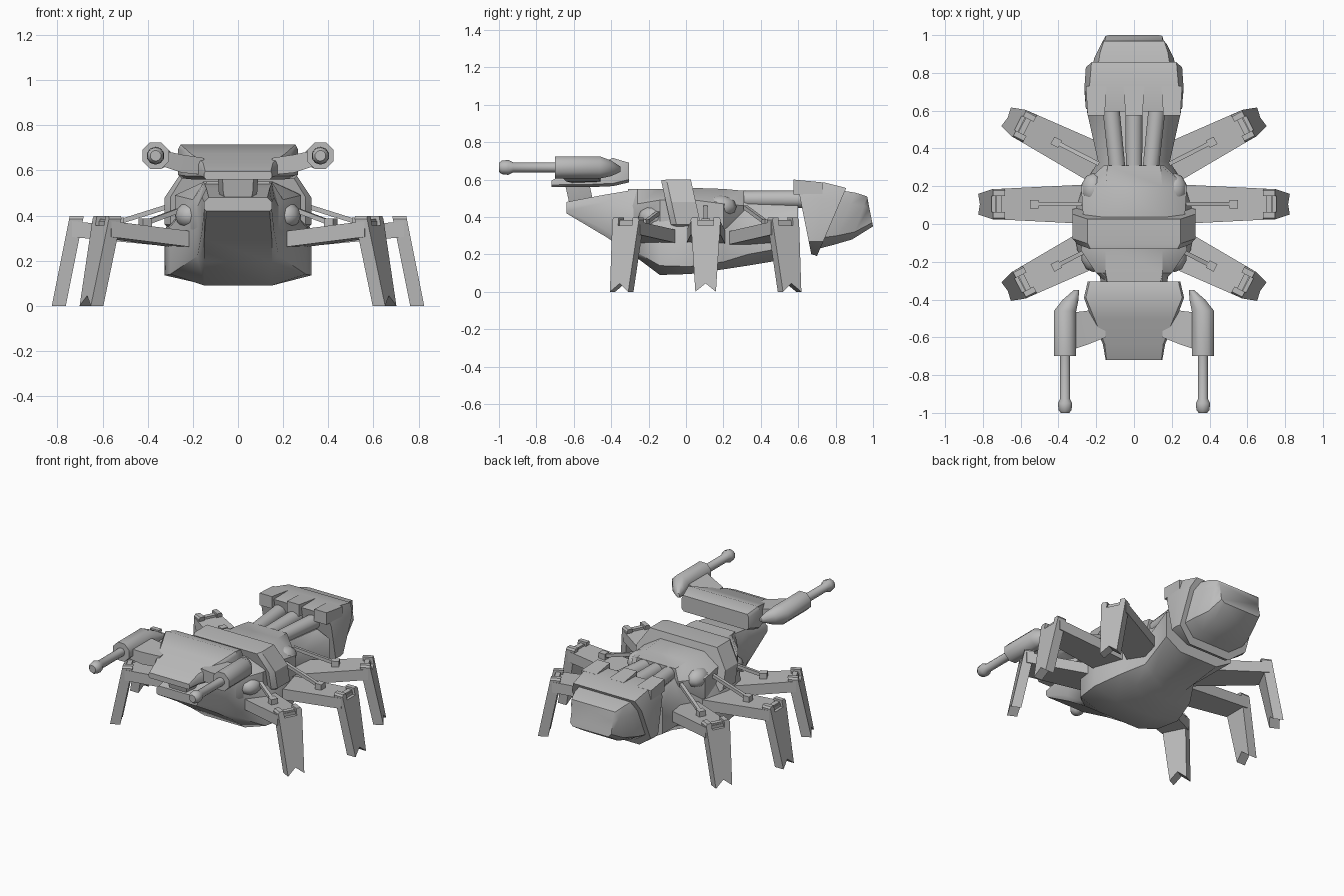
import bpy, bmesh, math
from mathutils import Matrix, Vector

grey = bpy.data.materials.new("hull_grey")
grey.diffuse_color = (0.5, 0.5, 0.5, 1)


def finish(name, bm, matrix=None, angle=32):
    """Turn a bmesh into a shaded object."""
    if matrix:
        bm.transform(matrix)
    bmesh.ops.recalc_face_normals(bm, faces=bm.faces)
    mesh = bpy.data.meshes.new(name)
    bm.to_mesh(mesh)
    bm.free()
    mesh.materials.append(grey)
    obj = bpy.data.objects.new(name, mesh)
    bpy.context.collection.objects.link(obj)
    bpy.ops.object.select_all(action='DESELECT')
    obj.select_set(True)
    bpy.context.view_layer.objects.active = obj
    bpy.ops.object.shade_smooth_by_angle(angle=math.radians(angle))
    return obj


def loft(name, rings, matrix=None, angle=32):
    """Skin a list of equal-length point rings and cap the ends."""
    bm = bmesh.new()
    vs = [[bm.verts.new(p) for p in r] for r in rings]
    n = len(vs[0])
    for a, b in zip(vs, vs[1:]):
        for i in range(n):
            j = (i + 1) % n
            bm.faces.new((a[i], a[j], b[j], b[i]))
    bm.faces.new(vs[0])
    bm.faces.new(vs[-1])
    return finish(name, bm, matrix, angle)


def octagon(y, zb, zl, zh, zt, wb, wm, wt, shear=0.0):
    """Eight-sided hull section, optionally leaning with height."""
    half = [(wb, zb), (wm, zl), (wm, zh), (wt, zt)]
    pts = half + [(-x, z) for x, z in reversed(half)]
    return [(x, y + shear * (z - 0.4), z) for x, z in pts]


def tube(name, stations, sides=8):
    """Round part through (x, y, z, radius) stations running along y."""
    rings = []
    for x, y, z, r in stations:
        rings.append([(x + r * math.cos(t), y, z + r * math.sin(t))
                      for t in (math.tau * (i + 0.5) / sides for i in range(sides))])
    return loft(name, rings, angle=50)


def box(name, u0, u1, v, z0, z1, matrix=None):
    return loft(name, [[(u, -v, z0), (u, v, z0), (u, v, z1), (u, -v, z1)]
                       for u in (u0, u1)], matrix)


# Lower hull, from the pointed front to the rear waist
loft("lower_hull", [
    octagon(-0.64, 0.42, 0.43, 0.46, 0.48, 0.14, 0.15, 0.13),
    octagon(-0.43, 0.295, 0.33, 0.48, 0.52, 0.15, 0.16, 0.14),
    octagon(-0.28, 0.195, 0.22, 0.44, 0.545, 0.15, 0.18, 0.15),
    octagon(-0.14, 0.09, 0.14, 0.35, 0.54, 0.15, 0.30, 0.15),
    octagon(0.02, 0.095, 0.135, 0.34, 0.54, 0.15, 0.325, 0.15),
    octagon(0.20, 0.12, 0.16, 0.34, 0.53, 0.15, 0.27, 0.15),
    octagon(0.33, 0.14, 0.20, 0.36, 0.47, 0.13, 0.19, 0.13),
    octagon(0.60, 0.185, 0.25, 0.42, 0.46, 0.14, 0.25, 0.16)], angle=45)

# Upper shell with a flat spine
loft("upper_shell", [
    octagon(-0.31, 0.33, 0.36, 0.45, 0.55, 0.14, 0.15, 0.14),
    octagon(-0.26, 0.32, 0.34, 0.47, 0.55, 0.18, 0.20, 0.15),
    octagon(-0.14, 0.32, 0.34, 0.49, 0.55, 0.26, 0.28, 0.15),
    octagon(0.05, 0.32, 0.34, 0.49, 0.555, 0.26, 0.27, 0.16),
    octagon(0.20, 0.32, 0.34, 0.47, 0.55, 0.25, 0.28, 0.15),
    octagon(0.31, 0.32, 0.36, 0.46, 0.54, 0.14, 0.16, 0.14)])

# Leaning collar around the middle
loft("collar", [
    octagon(-0.09, 0.34, 0.36, 0.48, 0.595, 0.28, 0.30, 0.23, -0.22),
    octagon(-0.06, 0.34, 0.36, 0.48, 0.60, 0.30, 0.325, 0.245, -0.22),
    octagon(0.07, 0.34, 0.36, 0.48, 0.60, 0.30, 0.325, 0.245, -0.22)])

# Rear body: wedge-shaped shell, then a smaller cap leaning the other way
loft("rear_shell", [
    octagon(0.63, 0.20, 0.27, 0.50, 0.575, 0.15, 0.255, 0.225, -0.2),
    octagon(0.715, 0.195, 0.27, 0.50, 0.585, 0.15, 0.262, 0.235, 0.12),
    octagon(0.79, 0.19, 0.27, 0.49, 0.555, 0.15, 0.255, 0.225, 0.43)], angle=45)
loft("rear_cap", [
    octagon(0.78, 0.23, 0.29, 0.48, 0.54, 0.14, 0.225, 0.19, 0.43),
    octagon(0.85, 0.25, 0.30, 0.47, 0.53, 0.13, 0.21, 0.18, 0.43),
    octagon(0.93, 0.28, 0.32, 0.46, 0.51, 0.12, 0.175, 0.16, 0.35),
    octagon(0.99, 0.35, 0.37, 0.45, 0.495, 0.13, 0.15, 0.145, -0.2)], angle=45)
for i, x in enumerate((-0.2, 0, 0.2)):
    loft(f"rear_fin_{i}", [[(x - w, y, z0), (x + w, y, z0), (x + w, y, z1), (x - w, y, z1)]
                           for y, w, z0, z1 in ((0.575, 0.045, 0.52, 0.60),
                                                (0.73, 0.055, 0.52, 0.585))])

# Three pipes joining the middle to the rear
for i in (-1, 0, 1):
    tube(f"pipe_{i + 1}", [(0.085 * i, 0.26, 0.495, 0.045), (0.125 * i, 0.64, 0.495, 0.048)], 10)

# Head, humped towards the back, and its neck
loft("head", [
    octagon(-0.72, 0.56, 0.57, 0.585, 0.595, 0.14, 0.15, 0.145),
    octagon(-0.635, 0.56, 0.575, 0.615, 0.635, 0.15, 0.165, 0.155),
    octagon(-0.50, 0.56, 0.575, 0.655, 0.675, 0.20, 0.225, 0.21),
    octagon(-0.39, 0.565, 0.58, 0.695, 0.715, 0.25, 0.265, 0.255),
    octagon(-0.305, 0.585, 0.60, 0.67, 0.69, 0.23, 0.245, 0.235)], angle=40)
loft("neck", [[(-w, y0, z), (w, y0, z), (w + 0.02, (y0 + y1) / 2, z), (w, y1, z),
               (-w, y1, z), (-w - 0.02, (y0 + y1) / 2, z)]
              for z, w, y0, y1 in ((0.45, 0.05, -0.62, -0.48), (0.50, 0.065, -0.63, -0.50),
                                   (0.59, 0.07, -0.65, -0.52))])

for s, side in ((-1, "left"), (1, "right")):
    # Arm and gun beside the head
    loft(f"gun_arm_{side}", [[(s * x, y0, z0), (s * x, y1, z0), (s * x, y1, z1), (s * x, y0, z1)]
                             for x, y0, y1, z0, z1 in ((0.15, -0.60, -0.42, 0.58, 0.655),
                                                       (0.25, -0.64, -0.46, 0.59, 0.67),
                                                       (0.34, -0.67, -0.47, 0.62, 0.69))])
    tube(f"gun_body_{side}", [(s * 0.365, -0.70, 0.665, 0.064), (s * 0.365, -0.46, 0.665, 0.064),
                              (s * 0.335, -0.40, 0.66, 0.045), (s * 0.305, -0.35, 0.655, 0.015)])
    tube(f"gun_barrel_{side}", [(s * 0.365, y, 0.665, r) for y, r in
                                ((-1.0, 0.024), (-0.985, 0.036), (-0.95, 0.04),
                                 (-0.925, 0.027), (-0.69, 0.027))], 10)

    # Low shoulder swellings set into the shell
    for tag, y, z in (("front", -0.17, 0.40), ("rear", 0.185, 0.455)):
        bm = bmesh.new()
        bmesh.ops.create_uvsphere(bm, u_segments=10, v_segments=6, radius=1)
        finish(f"shoulder_pod_{tag}_{side}", bm, Matrix.Translation((s * 0.215, y, z))
               @ Matrix.Diagonal((0.065, 0.085, 0.06, 1)), 50)

    # Legs, fanned out from the hull
    for tag, y, deg, L in (("front", -0.115, -27, 0.535), ("middle", 0.105, 0, 0.625),
                           ("rear", 0.325, 27, 0.535)):
        m = (Matrix.Diagonal((s, 1, 1, 1)) @ Matrix.Translation((0.2, y, 0))
             @ Matrix.Rotation(math.radians(deg), 4, 'Z'))
        end = f"{tag}_{side}"
        loft(f"upper_leg_{end}", [[(u, -v, z), (u, v, z), (u, v, z + 0.07), (u, -v, z + 0.07)]
                                  for u, v, z in ((-0.03, 0.108, 0.25), (L - 0.09, 0.08, 0.305))], m)
        # Lower leg: tapered plate with a hinge slot on top and a split foot
        half = [(0.055, 0.0), (0.08, 0.385), (0.072, 0.398), (0.042, 0.398), (0.042, 0.355)]
        shape = [(0, 0.045)] + half + [(-v, z) for v, z in reversed(half)]
        loft(f"lower_leg_{end}", [[(L - off - 0.08 * z / 0.4, v, z) for v, z in shape]
                                  for off in (0.062, 0.0)], m)
        box(f"knee_hinge_{end}", L - 0.125, L - 0.095, 0.055, 0.345, 0.385, m)
        # Piston rod and its mount
        ub = L - 0.31
        zb = 0.32 + 0.055 * ub / (L - 0.09)
        loft(f"piston_{end}", [[(u, -0.011, z), (u, 0.011, z), (u, 0.011, z + 0.022),
                                (u, -0.011, z + 0.022)]
                               for u, z in ((ub - 0.24, 0.44), (ub, zb + 0.012))], m)
        box(f"piston_mount_{end}", ub - 0.01, ub + 0.035, 0.022, zb - 0.02, zb + 0.04, m)
